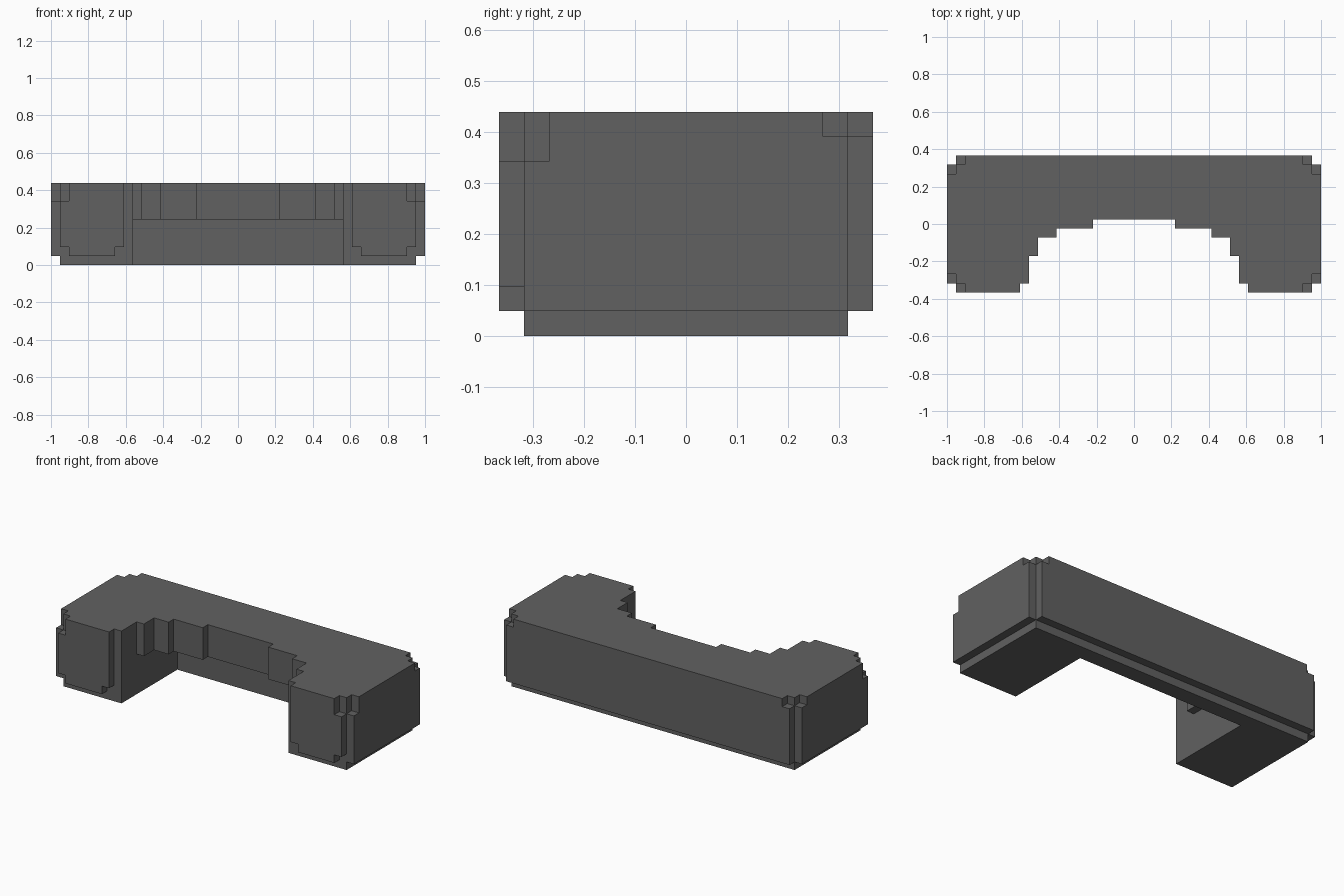
import bpy
import bmesh
from mathutils import Vector

cube = bpy.data.objects.get("Cube")
if cube:
    bpy.data.objects.remove(cube, do_unlink=True)

# The counter sits on a grid of 41 x 15 x 9 cells
U = 2 / 41
NX, NY, NZ = 41, 15, 9

grey = bpy.data.materials.new("dark_grey")
grey.use_nodes = True
GREY = (0.12, 0.12, 0.12, 1)
grey.diffuse_color = GREY
bsdf = grey.node_tree.nodes["Principled BSDF"]
bsdf.inputs["Base Color"].default_value = GREY
bsdf.inputs["Roughness"].default_value = 0.9


def extrude(name, outline, axis, lo, hi):
    """Extrude a 2D cell outline along an axis (0, 1 or 2) from lo to hi."""
    bm = bmesh.new()

    def place(a, b, depth):
        p = [a, b]
        p.insert(axis, depth)
        return Vector((p[0] - NX / 2, p[1] - NY / 2, p[2])) * U

    face = bm.faces.new([bm.verts.new(place(a, b, lo)) for a, b in outline])
    new = bmesh.ops.extrude_face_region(bm, geom=[face])["geom"]
    step = [0, 0, 0]
    step[axis] = (hi - lo) * U
    bmesh.ops.translate(bm, vec=step,
                        verts=[g for g in new if isinstance(g, bmesh.types.BMVert)])
    bmesh.ops.recalc_face_normals(bm, faces=bm.faces)
    mesh = bpy.data.meshes.new(name)
    bm.to_mesh(mesh)
    bm.free()
    mesh.materials.append(grey)
    obj = bpy.data.objects.new(name, mesh)
    bpy.context.collection.objects.link(obj)
    return obj


def rect(a0, b0, a1, b1):
    return [(a0, b0), (a1, b0), (a1, b1), (a0, b1)]


def flip(outline):
    return [(NX - a, b) for a, b in outline]


# Low wall at the back of the knee space
extrude("back_wall", rect(9, 12, 32, 14), 2, 0, 5)

# Raised deck with a stepped, curved front edge
steps = [(9, 4), (10, 4), (10, 6), (12, 6), (12, 7), (16, 7), (16, 8)]
deck = [(9, 14)] + steps + flip(steps)[::-1] + [(32, 14)]
extrude("stepped_deck", deck, 2, 5, NZ)

# Full-height end blocks, with side and front panels standing proud
leg = rect(1, 1, 9, 14)
front = [(2, 1), (7, 1), (7, 2), (8, 2), (8, 9), (2, 9), (2, 7), (1, 7), (1, 2), (2, 2)]
side = [(1, 1), (14, 1), (14, 8), (13, 8), (13, 9), (2, 9), (2, 7), (1, 7)]
extrude("right_end_block", leg, 2, 0, NZ)
extrude("left_end_block", flip(leg), 2, 0, NZ)
extrude("right_front_panel", front, 1, 0, 1)
extrude("left_front_panel", flip(front), 1, 0, 1)
extrude("right_side_panel", side, 0, 0, 1)
extrude("left_side_panel", side, 0, 40, 41)

# Long back panel with notched top corners
back = [(1, 1), (40, 1), (40, 8), (39, 8), (39, 9), (2, 9), (2, 8), (1, 8)]
extrude("back_panel", back, 1, 14, 15)
